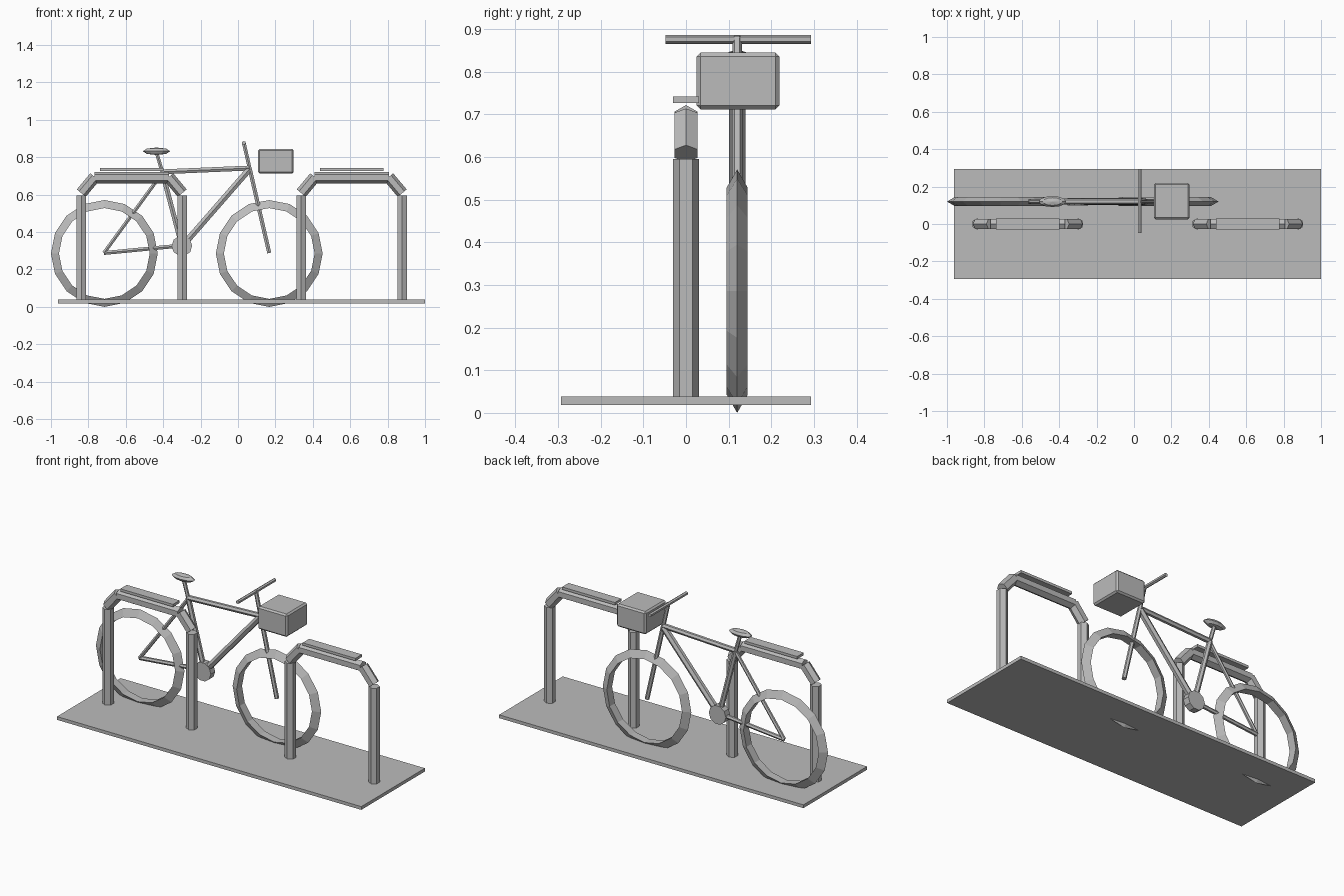
import bpy, bmesh, math
from mathutils import Vector

if "Cube" in bpy.data.objects:
    bpy.data.objects.remove(bpy.data.objects["Cube"])

grey = bpy.data.materials.new("plain_grey")
grey.diffuse_color = (0.5, 0.5, 0.5, 1)
grey.use_nodes = True
grey.node_tree.nodes["Principled BSDF"].inputs["Base Color"].default_value = grey.diffuse_color
BIKE_Y = 0.12


def finish(name, bm):
    bmesh.ops.recalc_face_normals(bm, faces=bm.faces)
    me = bpy.data.meshes.new(name)
    bm.to_mesh(me)
    bm.free()
    me.materials.append(grey)
    ob = bpy.data.objects.new(name, me)
    bpy.context.collection.objects.link(ob)
    return ob


def tube(name, a, b, r, n=6, phase=0.0, side=(0, 1, 0)):
    """Capped prism from a to b; phase 0 puts a corner square to 'side'."""
    a, b, v = Vector(a), Vector(b), Vector(side)
    u = (b - a).normalized().cross(v)
    bm = bmesh.new()
    rings = []
    for p in (a, b):
        rings.append([bm.verts.new(p + r * (math.cos(t) * u + math.sin(t) * v))
                      for t in (phase + math.tau * i / n for i in range(n))])
    for i in range(n):
        j = (i + 1) % n
        bm.faces.new((rings[0][i], rings[0][j], rings[1][j], rings[1][i]))
    bm.faces.new(rings[0])
    bm.faces.new(rings[1])
    return finish(name, bm)


def box(name, lo, hi, bevel=0):
    bm = bmesh.new()
    bmesh.ops.create_cube(bm, size=1)
    for v in bm.verts:
        v.co = [(l + h) / 2 + c * (h - l) for l, h, c in zip(lo, hi, v.co)]
    if bevel:
        bmesh.ops.bevel(bm, geom=bm.edges[:], offset=bevel, segments=1, affect='EDGES')
    return finish(name, bm)


def wheel(name, x, z, R, r, n=16, m=3):
    """Ring with a triangular section, ridge outwards."""
    bm = bmesh.new()
    g = []
    for i in range(n):
        t = math.tau * i / n
        g.append([])
        for k in range(m):
            s = math.tau * k / m
            d = R + r * math.cos(s)
            g[-1].append(bm.verts.new((x + d * math.cos(t), BIKE_Y + r * math.sin(s),
                                       z + d * math.sin(t))))
    for i in range(n):
        for k in range(m):
            i2, k2 = (i + 1) % n, (k + 1) % m
            bm.faces.new((g[i][k], g[i2][k], g[i2][k2], g[i][k2]))
    return finish(name, bm)


# Ground plate
box("base_plate", (-0.962, -0.293, 0.019), (1.0, 0.293, 0.038))

# Two parking stands: legs, angled corners, top beam, top pad
for tag, cx in (("left", -0.568), ("right", 0.608)):
    for s in (-1, 1):
        x = cx + s * 0.27
        tube(f"{tag}_stand_leg", (x, 0, 0.03), (x, 0, 0.595), 0.0305, phase=math.pi / 6)
        tube(f"{tag}_stand_corner", (x, 0, 0.608), (cx + s * 0.198, 0, 0.694), 0.031)
    tube(f"{tag}_stand_beam", (cx - 0.198, 0, 0.691), (cx + 0.198, 0, 0.691), 0.031)
    box(f"{tag}_stand_pad", (cx - 0.17, -0.03, 0.727), (cx + 0.17, 0.03, 0.742))

# Wheels
wheel("rear_wheel", -0.7145, 0.2855, 0.257, 0.0285)
wheel("front_wheel", 0.167, 0.2855, 0.257, 0.0285)

# Frame tubes in the bicycle plane: name, start x/z, end x/z, radius
for name, x0, z0, x1, z1, r in (
        ("seat_tube", -0.405, 0.722, -0.30, 0.325, 0.015),
        ("seat_post", -0.405, 0.722, -0.434, 0.82, 0.011),
        ("top_tube", -0.405, 0.722, 0.06, 0.742, 0.015),
        ("down_tube", 0.06, 0.735, -0.295, 0.328, 0.019),
        ("chain_stay", -0.717, 0.288, -0.30, 0.328, 0.012),
        ("seat_stay", -0.717, 0.288, -0.405, 0.715, 0.011),
        ("fork", 0.167, 0.288, 0.062, 0.742, 0.0125),
        ("stem", 0.062, 0.742, 0.030, 0.882, 0.0115)):
    tube(name, (x0, BIKE_Y, z0), (x1, BIKE_Y, z1), r, phase=math.pi / 6)

# Crank housing and handlebar run across
tube("crank_disc", (-0.30, BIKE_Y - 0.02, 0.326), (-0.30, BIKE_Y + 0.02, 0.326),
     0.055, n=10, side=(0, 0, 1))
tube("handlebar", (0.031, -0.048, 0.876), (0.031, 0.293, 0.876), 0.0105,
     phase=math.pi / 2, side=(0, 0, 1))

# Saddle: flattened low-poly ball
bm = bmesh.new()
bmesh.ops.create_uvsphere(bm, u_segments=12, v_segments=4, radius=1)
for v in bm.verts:
    v.co = (-0.436 + v.co.x * 0.073, BIKE_Y + v.co.y * 0.029, 0.832 + v.co.z * 0.02)
finish("saddle", bm)

# Front basket
box("basket", (0.107, 0.025, 0.712), (0.297, 0.219, 0.845), bevel=0.009)
